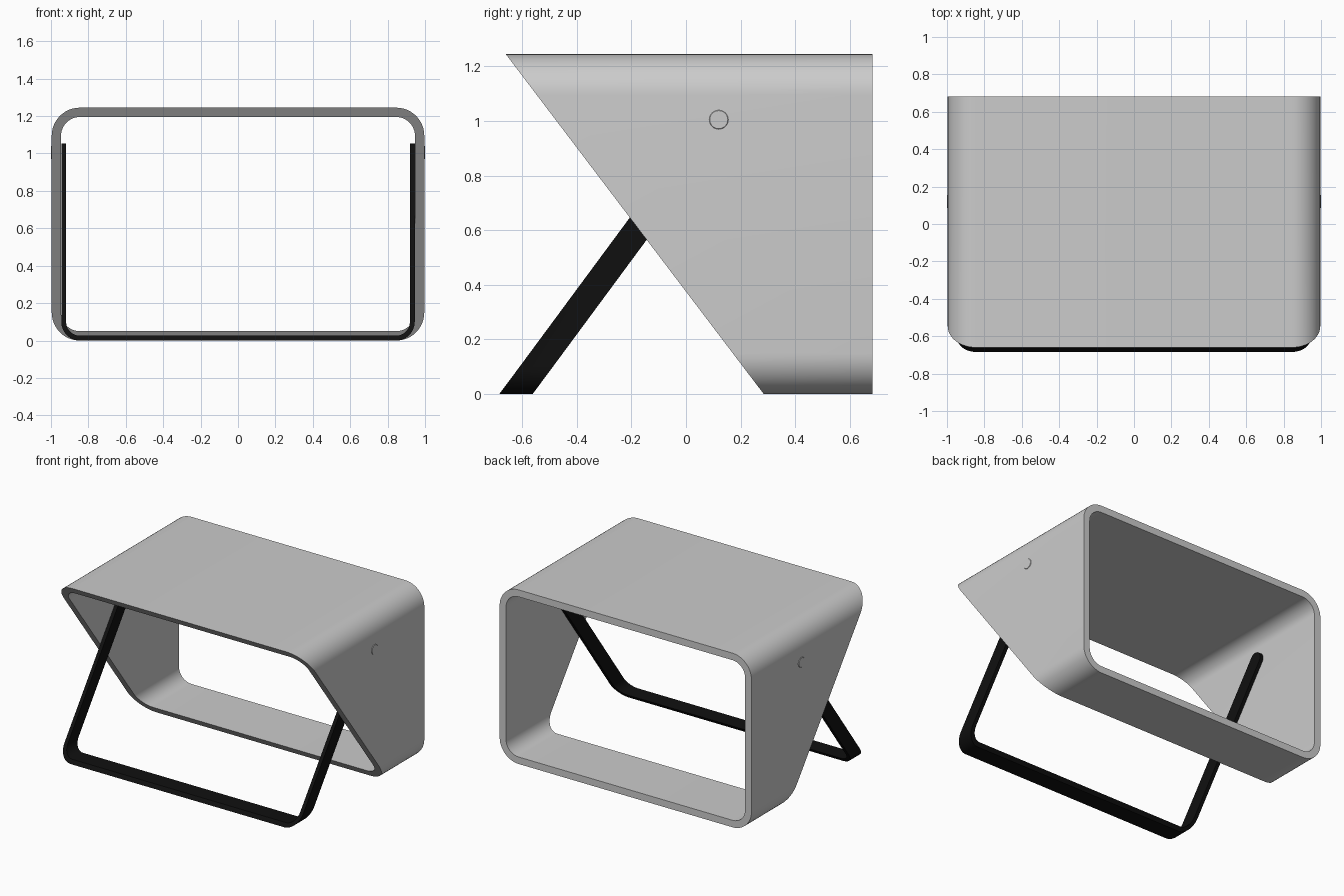
import bpy, bmesh
from math import sin, cos, radians, pi
from mathutils import Vector

if "Cube" in bpy.data.objects:
    bpy.data.objects.remove(bpy.data.objects["Cube"])


def finish(bm, name, mat=None):
    bmesh.ops.recalc_face_normals(bm, faces=bm.faces)
    me = bpy.data.meshes.new(name)
    bm.to_mesh(me)
    bm.free()
    ob = bpy.data.objects.new(name, me)
    bpy.context.collection.objects.link(ob)
    if mat:
        me.materials.append(mat)
    bpy.ops.object.select_all(action='DESELECT')
    ob.select_set(True)
    bpy.context.view_layer.objects.active = ob
    bpy.ops.object.shade_smooth_by_angle(angle=radians(30))
    return ob


def loft(name, rings, closed, mat=None):
    """Skin a series of four-point cross-sections."""
    bm = bmesh.new()
    vs = [[bm.verts.new(p) for p in r] for r in rings]
    n = len(vs)
    for i in range(n if closed else n - 1):
        a, b = vs[i], vs[(i + 1) % n]
        for k in range(4):
            m = (k + 1) % 4
            bm.faces.new((a[k], a[m], b[m], b[k]))
    if not closed:
        bm.faces.new(vs[0])
        bm.faces.new(vs[-1])
    return finish(bm, name, mat)


def arc(cx, cz, r, a0, a1, n=12):
    return [(cx + r * cos(radians(a0 + (a1 - a0) * i / n)),
             cz + r * sin(radians(a0 + (a1 - a0) * i / n))) for i in range(n + 1)]


def rounded_rect(hw, z0, z1, r):
    return (arc(hw - r, z1 - r, r, 0, 90) + arc(r - hw, z1 - r, r, 90, 180)
            + arc(r - hw, z0 + r, r, 180, 270) + arc(hw - r, z0 + r, r, 270, 360))


# Shell: rounded tube with a slanted front cut
H, BACK = 1.245, 0.683


def front_y(z):
    return 0.285 - 0.945 * z / H


outer = rounded_rect(0.996, 0, H, 0.15)
inner = rounded_rect(0.946, 0.05, H - 0.05, 0.10)
loft("shell", [((ox, front_y(oz), oz), (ix, front_y(iz), iz), (ix, BACK, iz), (ox, BACK, oz))
               for (ox, oz), (ix, iz) in zip(outer, inner)], True)

# Leg frame: slanted U-shaped flat bar with rounded upper ends
black = bpy.data.materials.new("black")
black.diffuse_color = (0.005, 0.005, 0.005, 1)
black.use_nodes = True
black.node_tree.nodes["Principled BSDF"].inputs["Base Color"].default_value = black.diffuse_color
XO, XI, T = 0.945, 0.920, 0.026
Y0, DEPTH, SLOPE = -0.684, 0.122, 0.744
pivot = Vector((0.12, 1.005))
d = Vector((0.597, 0.802))
nrm = Vector((0.802, -0.597))
R = 0.049

tip = []
for i in range(13):
    t = radians(88 * (12 - i) / 12)
    f = pivot + R * (d * sin(t) - nrm * cos(t))
    b = pivot + R * (d * sin(t) + nrm * cos(t))
    tip.append(((XO, f.x, f.y), (XI, f.x, f.y), (XI, b.x, b.y), (XO, b.x, b.y)))
corner = []
for (ox, oz), (ix, iz) in zip(arc(XO - 0.1, 0.1, 0.1, 0, -90), arc(XO - 0.1, 0.1, 0.1 - T, 0, -90)):
    fo, fi = Y0 + SLOPE * oz, Y0 + SLOPE * iz
    corner.append(((ox, fo, oz), (ix, fi, iz), (ix, fi + DEPTH, iz), (ox, fo + DEPTH, oz)))
half = tip + corner
mirrored = [tuple((-x, y, z) for x, y, z in r) for r in reversed(half)]
loft("leg_frame", half + mirrored, False, black)

# Pivot pins: low bevelled discs on the outer sides
for side, name in ((1, "pivot_pin_right"), (-1, "pivot_pin_left")):
    bm = bmesh.new()
    profile = [(0.946, 0.035), (0.998, 0.035), (1.0, 0.033)]
    rings = [[bm.verts.new((side * x, pivot.x + r * cos(2 * pi * k / 32),
                            pivot.y + r * sin(2 * pi * k / 32))) for k in range(32)]
             for x, r in profile]
    for a, b in zip(rings, rings[1:]):
        for k in range(32):
            m = (k + 1) % 32
            bm.faces.new((a[k], a[m], b[m], b[k]))
    bm.faces.new(rings[0])
    bm.faces.new(rings[-1])
    finish(bm, name)
